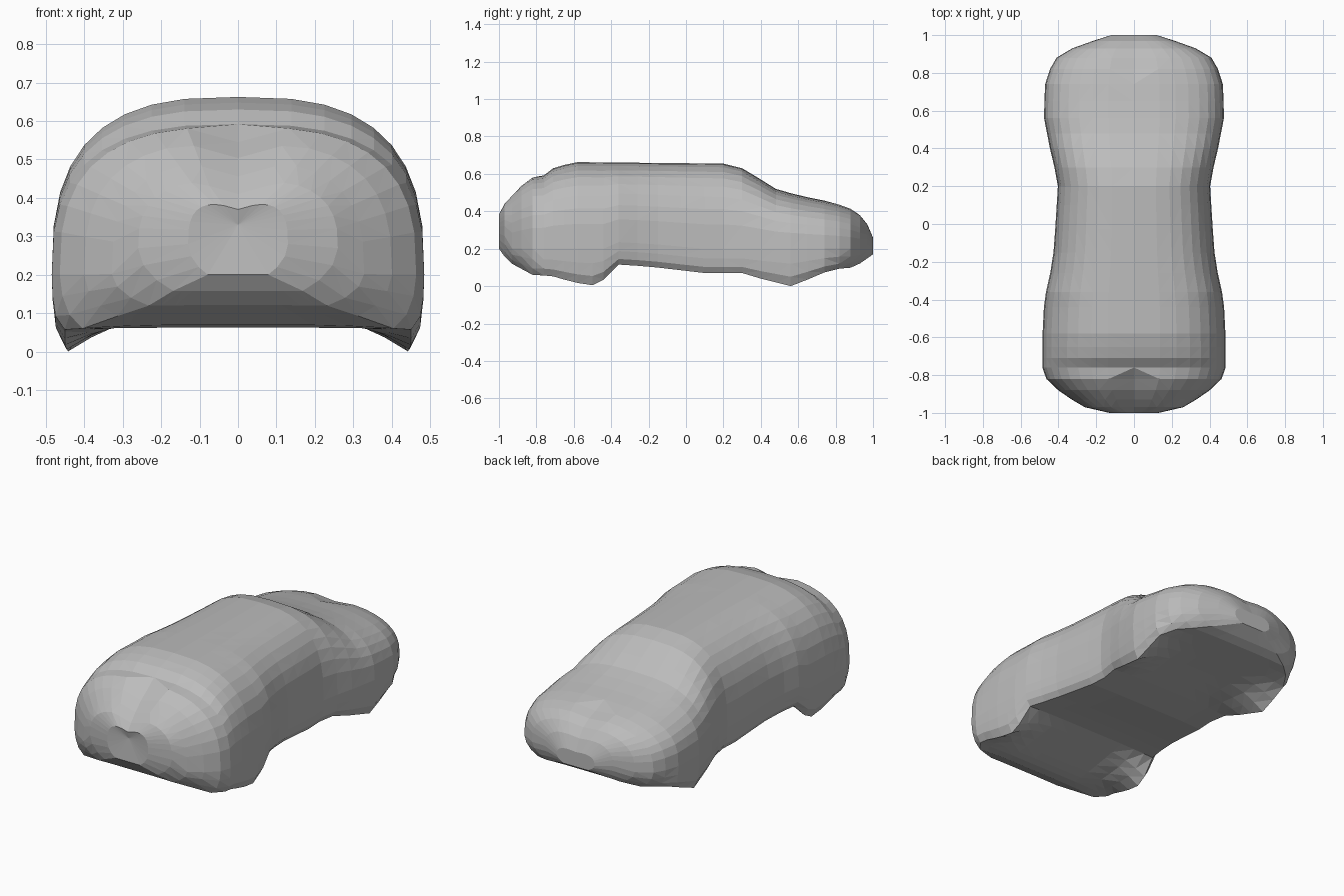
import bpy, bmesh, math

cube = bpy.data.objects.get("Cube")
if cube:
    bpy.data.objects.remove(cube, do_unlink=True)

paint = bpy.data.materials.new("light grey")
paint.use_nodes = True
grey = (0.5, 0.5, 0.5, 1)
paint.diffuse_color = grey
paint.node_tree.nodes["Principled BSDF"].inputs["Base Color"].default_value = grey

# Outlines along the length, as (y, value) points
TOP = [(-1, .41), (-.97, .45), (-.9, .53), (-.82, .585), (-.76, .592), (-.71, .63), (-.6, .663),
       (.2, .655), (.3, .63), (.4, .57), (.48, .52), (.6, .485), (.8, .445), (.9, .41), (.96, .36), (1, .27)]
SILL = [(-1, .2), (-.95, .13), (-.82, .06), (-.72, .055), (-.6, .02), (-.5, .005), (-.45, .025), (-.36, .115),
        (-.2, .105), (.1, .07), (.3, .07), (.4, .04), (.56, 0), (.65, .035), (.78, .09), (.9, .1), (1, .17)]
BELLY = [(-1, .2), (-.95, .13), (-.8, .06), (-.7, .065), (-.36, .12), (-.2, .11), (.1, .075), (.3, .08),
         (.6, .095), (.9, .105), (1, .17)]
WIDTH = [(-1, .13), (-.97, .26), (-.9, .38), (-.8, .485), (-.6, .485), (-.4, .475), (-.2, .43),
         (0, .415), (.22, .402), (.4, .445), (.57, .478), (.75, .47), (.87, .427), (.94, .31), (1, .12)]
STATIONS = [-1, -.97, -.93, -.88, -.82, -.76, -.71, -.65, -.58, -.5, -.44, -.36, -.26, -.15, -.03, .1,
            .2, .3, .4, .48, .56, .65, .74, .82, .88, .93, .97, 1]
# Cross-section fractions: flank from waist to sill, floor from sill to belly
FLANK = [(.995, .4), (.98, .75), (.93, 1)]
FLOOR = [(.8, .6), (.65, .25), (.45, .03), (.22, 0), (0, 0)]
ARC = 9          # segments in the upper quarter


def lookup(curve, y):
    for (a, u), (b, v) in zip(curve, curve[1:]):
        if y <= b:
            return u + (v - u) * (y - a) / (b - a)
    return curve[-1][1]


def section(y):
    """Body outline, widest low down, with wheel bulges hanging at the sides."""
    top, sill, belly, width = (lookup(c, y) for c in (TOP, SILL, BELLY, WIDTH))
    middle = max(.2, sill + (top - sill) * (.22 if abs(y) < .95 else .38))
    valley = .04 if y < -.8 else .015 if y > .8 else 0
    tuck = .35 * max(0, (abs(y) - .78) / .22)      # rounds the lower corners at the ends
    half = []
    for i in range(ARC + 1):
        a = math.pi / 2 * (1 - i / ARC)
        x = width * max(0, math.cos(a)) ** (2 / 2.8)
        z = middle + (top - middle) * math.sin(a) ** (2 / 2.8)
        half.append((x if i else 0, z - valley * max(0, 1 - x / .13)))
    for fx, fz in FLANK:
        half.append((width * fx * (1 - tuck * fz * fz), middle + (sill - middle) * fz))
    for fx, fz in FLOOR:
        half.append((width * fx * (1 - tuck), belly + (sill - belly) * fz))
    mirrored = [(-x, z) for x, z in half[-2:0:-1]]
    return [(x, y, z) for x, z in half + mirrored]


# Body shell lofted through the sections
bm = bmesh.new()
rings = [[bm.verts.new(p) for p in section(y)] for y in STATIONS]
count = len(rings[0])
for a, b in zip(rings, rings[1:]):
    for i in range(count):
        j = (i + 1) % count
        bm.faces.new((a[i], a[j], b[j], b[i]))

# Nose and tail fans
for ring, tip in ((rings[0], (0, -.99, .33)), (rings[-1], (0, 1, .23))):
    centre = bm.verts.new(tip)
    for i in range(count):
        bm.faces.new((ring[i], ring[(i + 1) % count], centre))

bmesh.ops.triangulate(bm, faces=bm.faces[:])
bmesh.ops.recalc_face_normals(bm, faces=bm.faces[:])
mesh = bpy.data.meshes.new("car_body")
bm.to_mesh(mesh)
bm.free()
mesh.materials.append(paint)
body = bpy.data.objects.new("car_body", mesh)
bpy.context.collection.objects.link(body)
